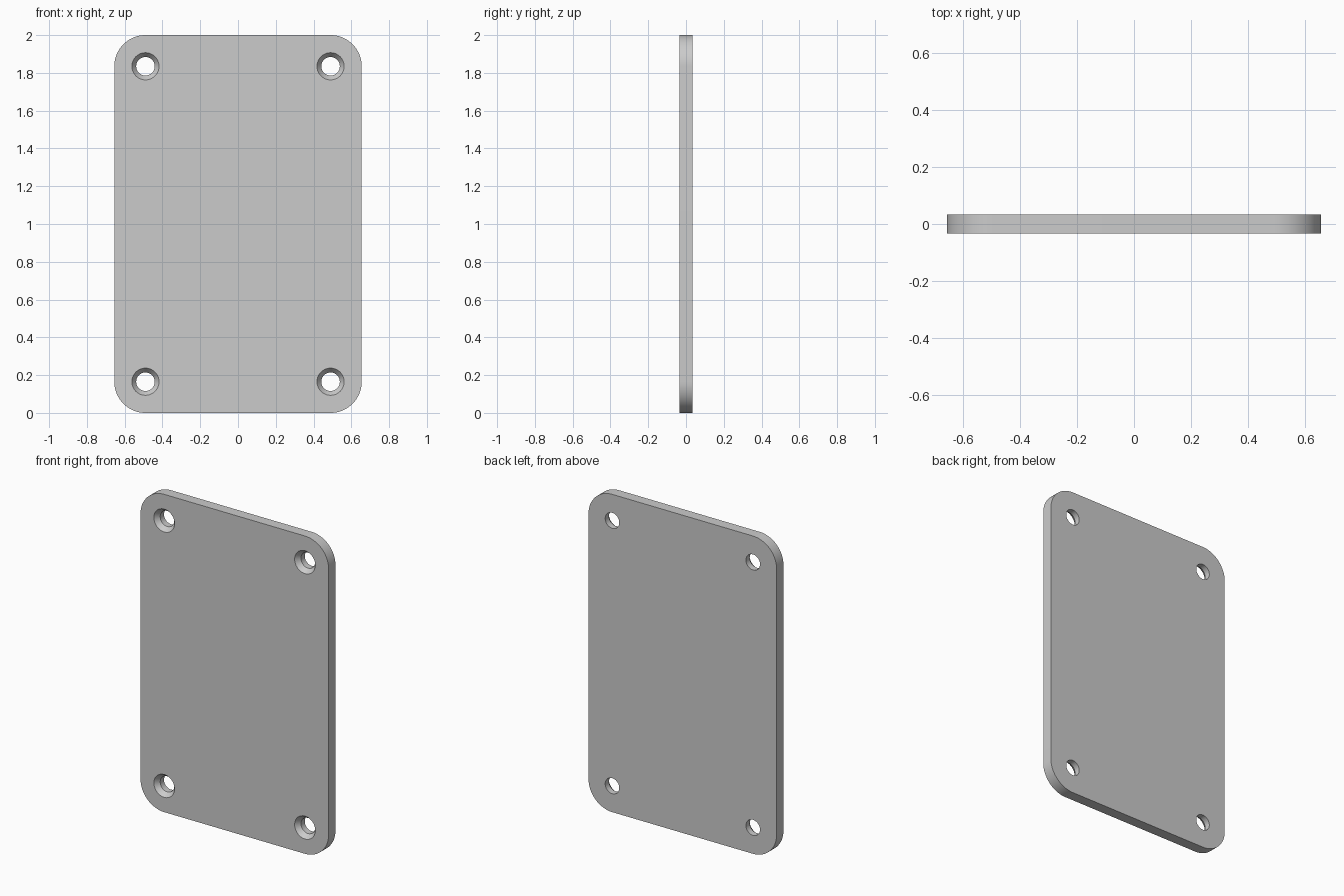
import bpy, bmesh
from math import sin, cos, pi, radians

if "Cube" in bpy.data.objects:
    bpy.data.objects.remove(bpy.data.objects["Cube"])

W, H, T = 1.31, 2.0, 0.068      # plate width, height, thickness
R = 0.165                       # corner radius, also the hole inset
HOLE, SINK, DEPTH = 0.049, 0.072, 0.03


def make_object(name, bm):
    bmesh.ops.recalc_face_normals(bm, faces=bm.faces)
    mesh = bpy.data.meshes.new(name)
    bm.to_mesh(mesh)
    bm.free()
    ob = bpy.data.objects.new(name, mesh)
    bpy.context.collection.objects.link(ob)
    return ob


# Corner centres, anticlockwise from upper right
centres = [(sx * (W / 2 - R), H / 2 + sz * (H / 2 - R))
           for sx, sz in ((1, 1), (-1, 1), (-1, -1), (1, -1))]

# Rounded plate
bm = bmesh.new()
SEG = 16
outline = []
for i, (cx, cz) in enumerate(centres):
    for k in range(SEG + 1):
        a = (i + k / SEG) * pi / 2
        outline.append(bm.verts.new((cx + R * cos(a), -T / 2, cz + R * sin(a))))
face = bm.faces.new(outline)
new = bmesh.ops.extrude_face_region(bm, geom=[face], use_keep_orig=True)["geom"]
bmesh.ops.translate(bm, vec=(0, T, 0),
                    verts=[v for v in new if isinstance(v, bmesh.types.BMVert)])
plate = make_object("mounting_plate", bm)

# Countersunk screw holes: the cone runs past the front face at the same slope
bm = bmesh.new()
N = 48
profile = [(-T / 2 - DEPTH, 2 * SINK - HOLE), (-T / 2 + DEPTH, HOLE), (T, HOLE)]
for cx, cz in centres:
    rings = [[bm.verts.new((cx + r * cos(2 * pi * k / N), y, cz + r * sin(2 * pi * k / N)))
              for k in range(N)] for y, r in profile]
    for a, b in zip(rings, rings[1:]):
        for k in range(N):
            j = (k + 1) % N
            bm.faces.new((a[k], a[j], b[j], b[k]))
    bm.faces.new(rings[0])
    bm.faces.new(rings[-1])
cutter = make_object("hole_cutter", bm)
cutter.hide_render = True

# Cut the holes, then drop the cutter
mod = plate.modifiers.new("holes", "BOOLEAN")
mod.operation = "DIFFERENCE"
mod.solver = "EXACT"
mod.object = cutter
bpy.context.view_layer.objects.active = plate
plate.select_set(True)
bpy.ops.object.modifier_apply(modifier=mod.name)
bpy.data.objects.remove(cutter)
bpy.ops.object.shade_smooth_by_angle(angle=radians(30))
